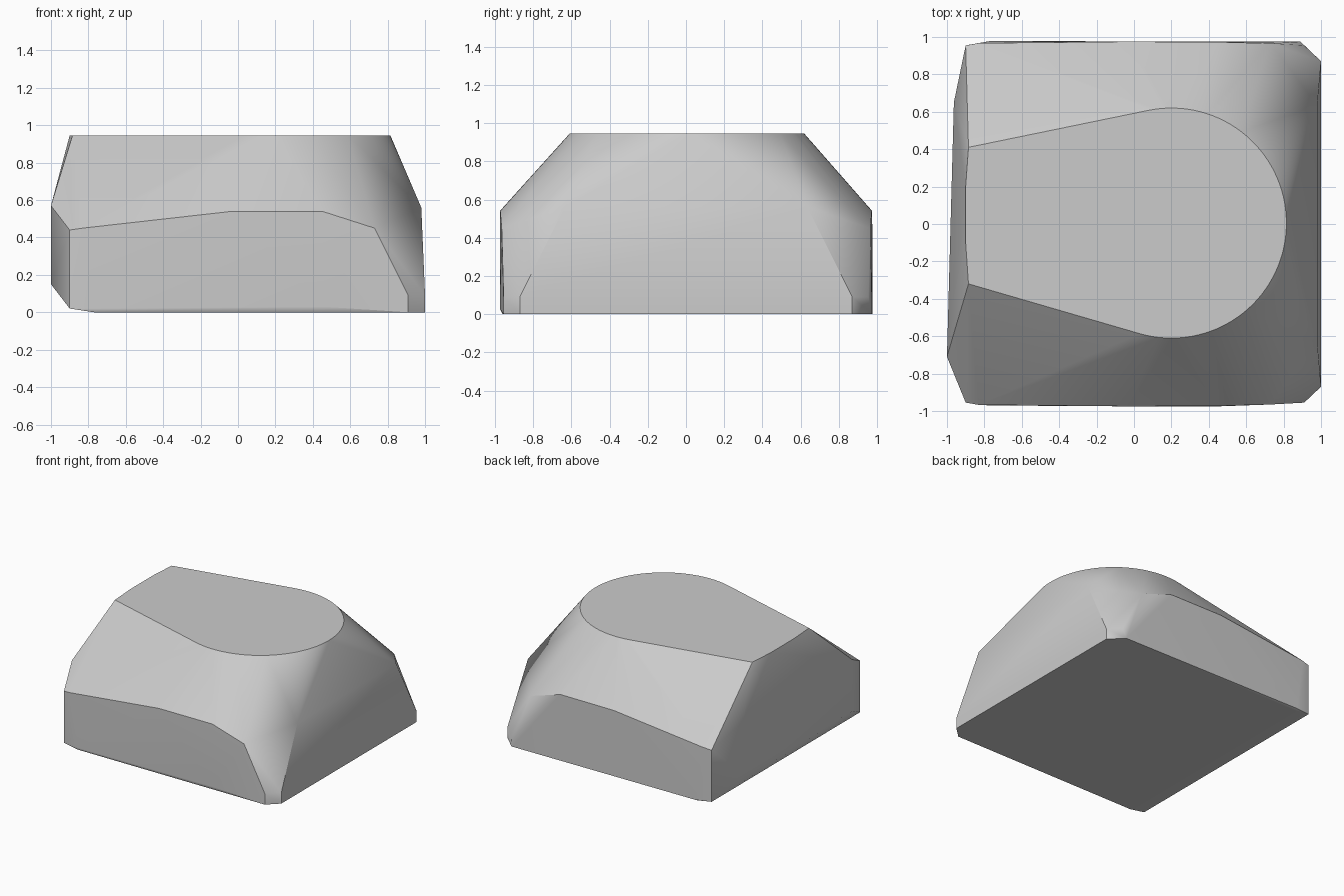
import bpy
import bmesh
from math import radians, sin, cos

default = bpy.data.objects.get("Cube")
if default:
    bpy.data.objects.remove(default, do_unlink=True)

grey = bpy.data.materials.new("plain_grey")
grey.use_nodes = True
COLOUR = (0.6, 0.6, 0.6, 1)
grey.diffuse_color = COLOUR
grey.node_tree.nodes["Principled BSDF"].inputs["Base Color"].default_value = COLOUR

points = []

# Flat top: a round nose with straight sides tapering to a blunt end
TOP, RADIUS, STEPS = 0.945, 0.615, 64
for i in range(STEPS + 1):
    a = radians(-106 + 207 * i / STEPS)
    points.append((0.2 + RADIUS * cos(a), 0.005 + RADIUS * sin(a), TOP))
points += [(-0.885, 0.41, TOP), (-0.9, 0.2, TOP), (-0.9, -0.1, TOP), (-0.885, -0.32, TOP)]

# Long side walls: x, depth and height along the upper edge
wall = [(-0.9, 0.955, 0.44), (-0.83, 0.967, 0.45), (-0.03, 0.975, 0.54),
        (0.45, 0.973, 0.54), (0.73, 0.965, 0.45), (0.91, 0.955, 0.09)]
for side in (-1, 1):
    points += [(x, side * y, z) for x, y, z in wall]
    # Lower edge of the wall and corners of the base
    points += [(-0.9, side * 0.955, 0.02), (-0.77, side * 0.96, 0), (0.91, side * 0.955, 0)]
    # Nose-end wall
    points += [(1, side * 0.87, 0), (1, side * 0.87, 0.09), (0.98, side * 0.635, 0.56)]
points += [(0.45, -0.975, 0.03), (-0.77, -0.97, 0.02), (0.89, 0.975, 0), (-0.77, 0.978, 0.01)]

# Bulging blunt-end wall
for x, y in ((-1, -0.71), (-0.963, 0.65)):
    points += [(x, y, 0.15), (x, y, 0.57)]

# Wrap the points into one faceted block
bm = bmesh.new()
for p in points:
    bm.verts.new(p)
hull = bmesh.ops.convex_hull(bm, input=bm.verts[:])
loose = [v for v in bm.verts if not v.link_faces]
bmesh.ops.delete(bm, geom=loose, context="VERTS")
bmesh.ops.dissolve_limit(bm, angle_limit=radians(0.5), verts=bm.verts[:], edges=bm.edges[:])
bmesh.ops.recalc_face_normals(bm, faces=bm.faces[:])

mesh = bpy.data.meshes.new("faceted_block")
bm.to_mesh(mesh)
bm.free()
mesh.materials.append(grey)
block = bpy.data.objects.new("faceted_block", mesh)
bpy.context.collection.objects.link(block)

# Soft slopes with crisp edges
bpy.context.view_layer.objects.active = block
block.select_set(True)
bpy.ops.object.shade_smooth_by_angle(angle=radians(30))
weighted = block.modifiers.new("weighted_normals", "WEIGHTED_NORMAL")
weighted.keep_sharp = True
